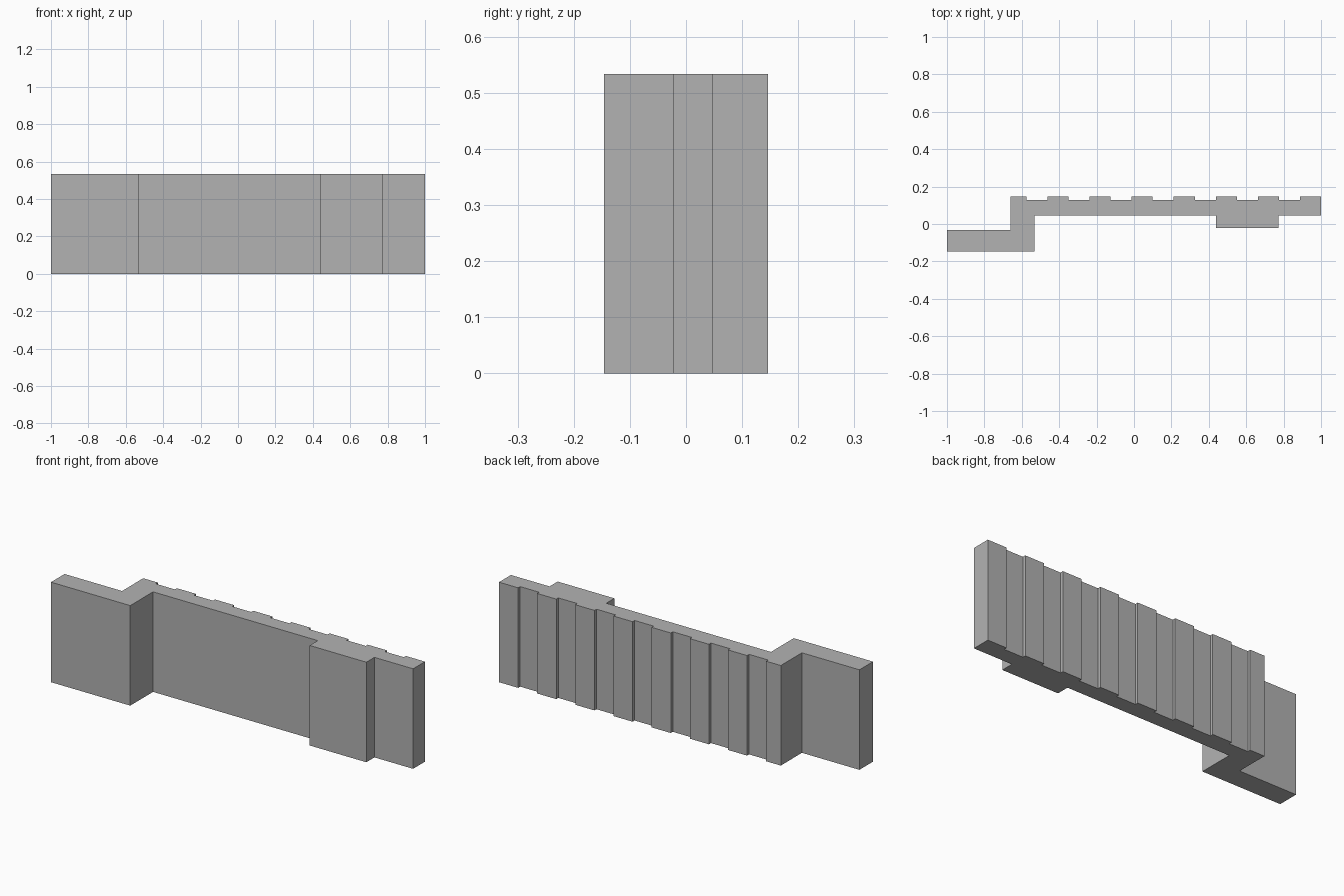
import bpy
import bmesh

# Remove the default cube
cube = bpy.data.objects.get("Cube")
if cube:
    bpy.data.objects.remove(cube, do_unlink=True)

HEIGHT = 0.533
BACK, GROOVE = 0.146, 0.129        # rib face and groove floor on the back
PITCH, RIB = 0.225, 0.1125         # rib spacing and width

# Plain wall colour
grey = bpy.data.materials.new("wall_grey")
grey.use_nodes = True
colour = (0.448, 0.448, 0.448, 1)
grey.diffuse_color = colour
grey.node_tree.nodes["Principled BSDF"].inputs["Base Color"].default_value = colour

# Front outline: stepped end block, long panel, shallow projecting bay
outline = [(-1, -0.032), (-1, -0.146), (-0.533, -0.146), (-0.533, 0.046),
           (0.438, 0.046), (0.438, -0.022), (0.772, -0.022), (0.772, 0.046),
           (1, 0.046), (1, BACK)]

# Back outline: evenly spaced ribs, walking from left to right end
for i in range(7):
    rib_start = 1 - RIB - i * PITCH
    next_rib = rib_start - PITCH + RIB
    outline += [(rib_start, BACK), (rib_start, GROOVE),
                (next_rib, GROOVE), (next_rib, BACK)]
outline += [(-0.661, BACK), (-0.661, -0.032)]

# Extrude the outline into a solid wall
bm = bmesh.new()
base = bm.faces.new([bm.verts.new((x, y, 0)) for x, y in outline])
top = bmesh.ops.extrude_face_region(bm, geom=[base], use_keep_orig=True)
moved = [v for v in top["geom"] if isinstance(v, bmesh.types.BMVert)]
bmesh.ops.translate(bm, verts=moved, vec=(0, 0, HEIGHT))
bmesh.ops.recalc_face_normals(bm, faces=bm.faces)

mesh = bpy.data.meshes.new("ribbed_wall")
bm.to_mesh(mesh)
bm.free()
mesh.materials.append(grey)
wall = bpy.data.objects.new("ribbed_wall", mesh)
bpy.context.collection.objects.link(wall)
